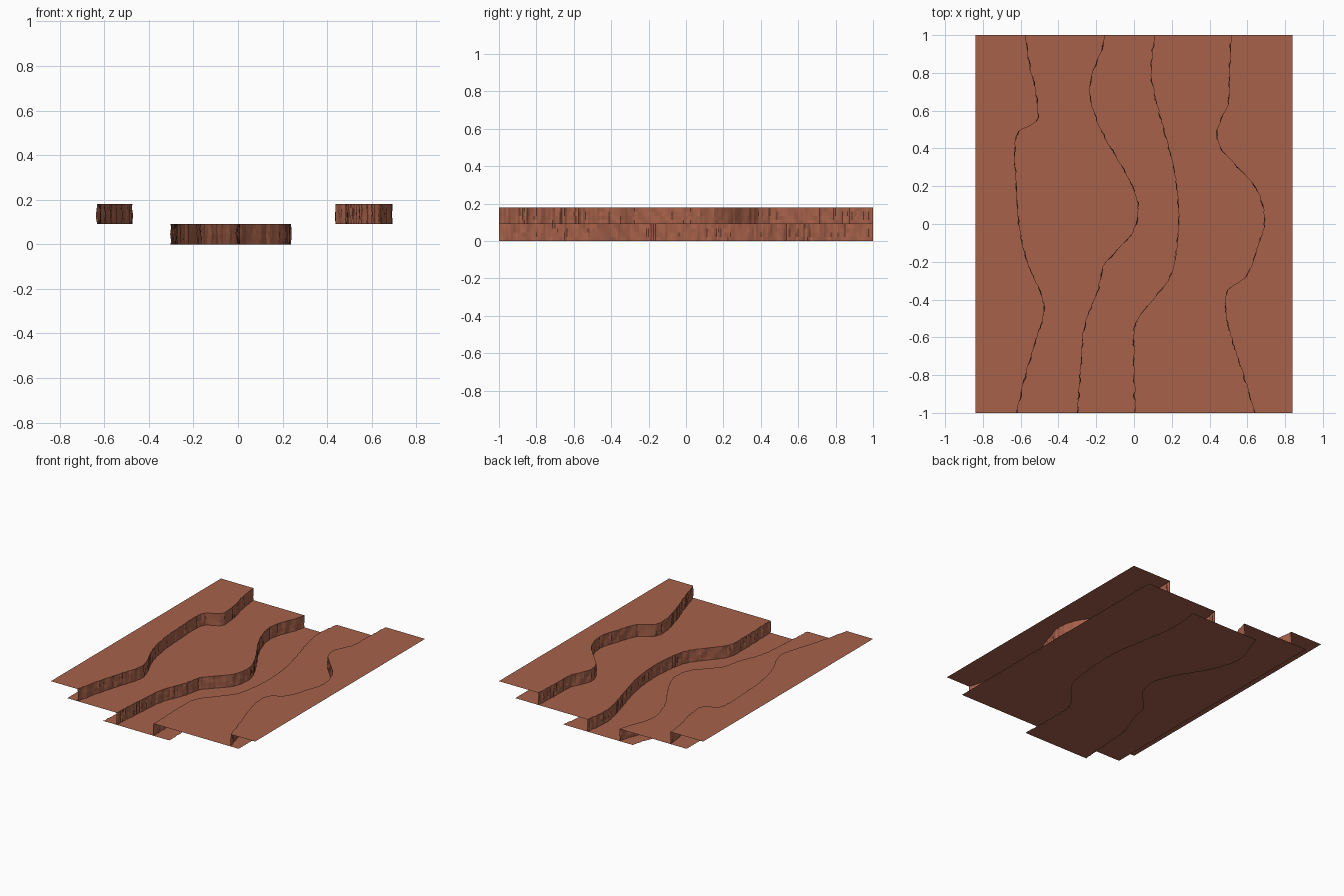
import bpy, random, math

if "Cube" in bpy.data.objects:
    bpy.data.objects.remove(bpy.data.objects["Cube"])

random.seed(4)
clay = bpy.data.materials.new("red_clay")
clay.diffuse_color = (0.38, 0.12, 0.068, 1)
clay.use_nodes = True
clay.node_tree.nodes["Principled BSDF"].inputs["Base Color"].default_value = clay.diffuse_color

STEPS = 160
YS = [-1 + 2 * i / STEPS for i in range(STEPS + 1)]
HEIGHT = 0.09

# Cliff lines as (y, x), front to back
LEFT_UPPER = [(-1, -.62), (-.8, -.575), (-.6, -.515), (-.45, -.475), (-.35, -.5),
              (-.2, -.565), (0, -.61), (.2, -.622), (.4, -.63), (.49, -.61),
              (.53, -.53), (.57, -.508), (.7, -.52), (.85, -.555), (1, -.575)]
LEFT_LOWER = [(-1, -.3), (-.8, -.285), (-.6, -.27), (-.5, -.25), (-.35, -.19),
              (-.22, -.16), (-.15, -.1), (-.05, -.01), (.05, .02), (.15, .01),
              (.3, -.06), (.45, -.15), (.6, -.215), (.7, -.235), (.8, -.22),
              (.9, -.18), (1, -.15)]
RIGHT_LOWER = [(-1, .005), (-.6, 0), (-.5, .02), (-.4, .1), (-.3, .18), (-.2, .215),
               (0, .235), (.2, .225), (.4, .185), (.6, .13), (.8, .09), (1, .11)]
RIGHT_UPPER = [(-1, .64), (-.8, .58), (-.6, .515), (-.45, .485), (-.35, .495),
               (-.31, .55), (-.27, .6), (-.15, .645), (0, .69), (.1, .68),
               (.2, .64), (.3, .55), (.4, .46), (.48, .44), (.55, .46),
               (.65, .5), (.8, .505), (1, .515)]


def smooth_line(pts):
    """Sample a smooth curve through the points at every y in YS, slightly ragged."""
    slopes = []
    for i in range(len(pts)):
        a, b = pts[max(i - 1, 0)], pts[min(i + 1, len(pts) - 1)]
        slopes.append((b[1] - a[1]) / (b[0] - a[0]))
    out = []
    for y in YS:
        k = max(i for i in range(len(pts) - 1) if pts[i][0] <= y + 1e-9)
        (y0, x0), (y1, x1) = pts[k], pts[k + 1]
        h = y1 - y0
        t = (y - y0) / h
        x = ((2*t**3 - 3*t*t + 1) * x0 + (t**3 - 2*t*t + t) * h * slopes[k]
             + (3*t*t - 2*t**3) * x1 + (t**3 - t*t) * h * slopes[k + 1])
        out.append(x + random.uniform(-.003, .003))
    return out


def grid(name, columns, flip=False):
    """Skin faces between neighbouring columns of points."""
    n = len(YS)
    verts = [p for col in columns for p in col]
    faces = []
    for c in range(len(columns) - 1):
        for i in range(n - 1):
            f = (c*n + i, (c+1)*n + i, (c+1)*n + i + 1, c*n + i + 1)
            faces.append(f[::-1] if flip else f)
    me = bpy.data.meshes.new(name)
    me.from_pydata(verts, [], faces)
    me.materials.append(clay)
    ob = bpy.data.objects.new(name, me)
    bpy.context.collection.objects.link(ob)


def sheet(name, left, right, z):
    grid(name, [[(x, y, z) for x, y in zip(side, YS)] for side in (left, right)])


def cliff(name, line, base, toward):
    """Upright wall with eroded flutes; toward is the x direction it faces."""
    rows = []
    for r in range(5):
        t = r / 4
        amp = .004 * math.sin(math.pi * t)
        rows.append([(x + toward * (amp * math.sin(y * 68 + t * 1.5)
                      + random.uniform(-amp, amp) * .6), y, base + HEIGHT * t)
                     for x, y in zip(line, YS)])
    grid(name, rows, flip=toward > 0)


lu, ll, rl, ru = map(smooth_line, (LEFT_UPPER, LEFT_LOWER, RIGHT_LOWER, RIGHT_UPPER))
flat = lambda x: [x] * len(YS)

# Upper and middle terraces; the middle ones run on beneath the upper ones
sheet("upper_terrace_left", flat(-.84), lu, 2 * HEIGHT)
sheet("upper_terrace_right", ru, flat(.84), 2 * HEIGHT)
sheet("middle_terrace_left", flat(-.705), ll, HEIGHT)
sheet("middle_terrace_right", rl, flat(.705), HEIGHT)

# Channel floor, reaching a little under both banks
sheet("channel_floor", [x - .11 for x in ll],
      [x + .13 + .07 * max(0, min(1, y / .8)) for x, y in zip(rl, YS)], 0)

# Cliffs between the levels
cliff("upper_cliff_left", lu, HEIGHT, 1)
cliff("upper_cliff_right", ru, HEIGHT, -1)
cliff("lower_cliff_left", ll, 0, 1)
cliff("lower_cliff_right", rl, 0, -1)
